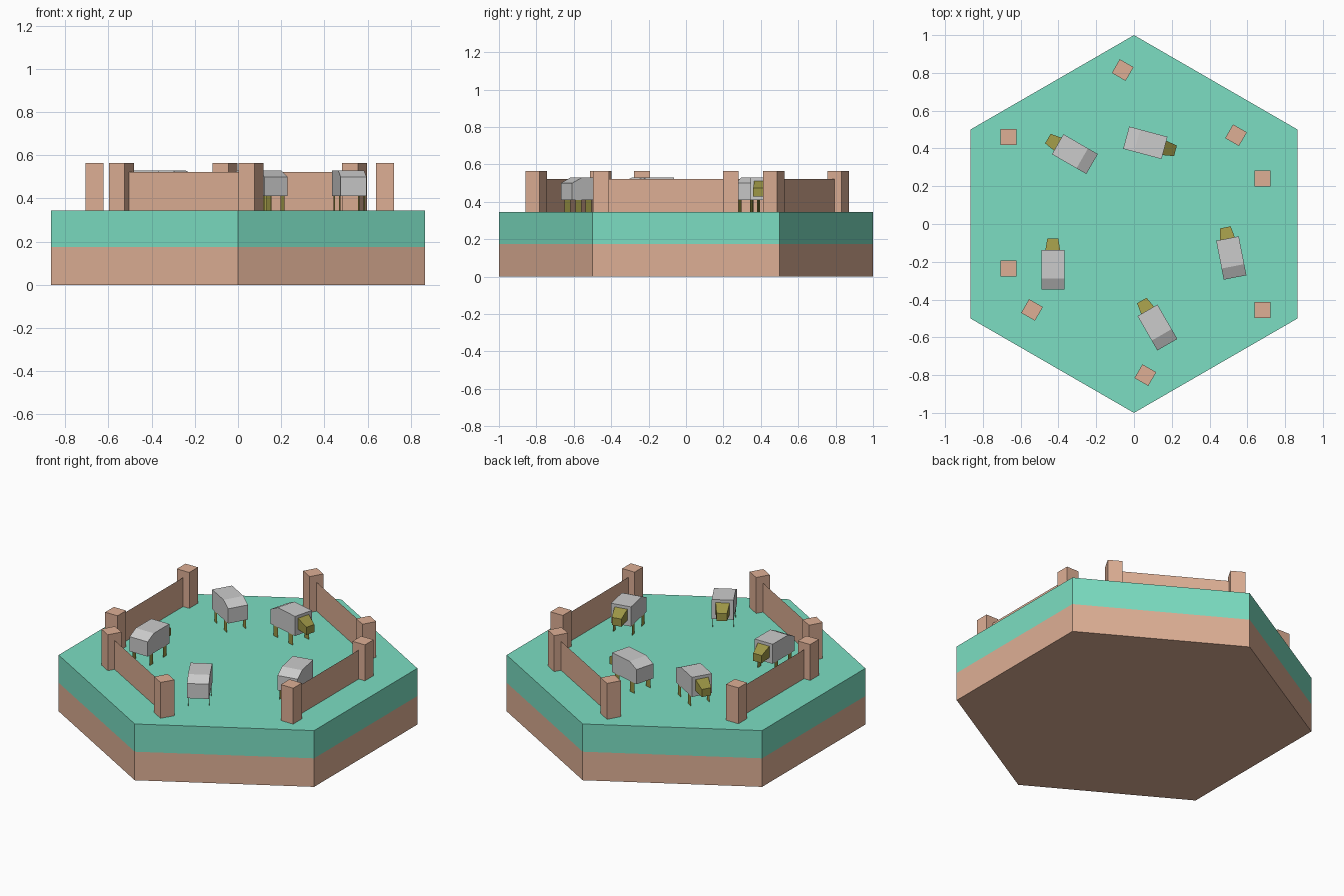
import bpy, bmesh
from math import sin, cos, pi, radians, atan2, hypot
from mathutils import Matrix

if "Cube" in bpy.data.objects:
    bpy.data.objects.remove(bpy.data.objects["Cube"])

TOP = 0.345


def material(name, rgb):
    m = bpy.data.materials.new(name)
    m.diffuse_color = (*rgb, 1)
    m.use_nodes = True
    m.node_tree.nodes["Principled BSDF"].inputs["Base Color"].default_value = m.diffuse_color
    return m


GRASS = material("grass", (0.20, 0.73, 0.54))
EARTH = material("earth", (0.73, 0.43, 0.30))
WOOL = material("wool", (0.80, 0.79, 0.79))
HIDE = material("hide", (0.33, 0.30, 0.06))


def make(name, verts, faces, mats, matrix=Matrix(), solid=True):
    me = bpy.data.meshes.new(name)
    me.from_pydata(verts, [], faces)
    for m in mats:
        me.materials.append(m)
    if solid:
        bm = bmesh.new()
        bm.from_mesh(me)
        bmesh.ops.recalc_face_normals(bm, faces=bm.faces)
        bm.to_mesh(me)
        bm.free()
    ob = bpy.data.objects.new(name, me)
    bpy.context.collection.objects.link(ob)
    ob.matrix_world = matrix
    return ob


def loft(name, rings, mats, matrix=Matrix()):
    """Closed skin through rings of equal point count."""
    n = len(rings[0])
    verts = [p for r in rings for p in r]
    faces = [(k*n + i, k*n + (i+1) % n, (k+1)*n + (i+1) % n, (k+1)*n + i)
             for k in range(len(rings) - 1) for i in range(n)]
    faces += [tuple(range(n)), tuple(range(len(verts) - n, len(verts)))]
    return make(name, verts, faces, mats, matrix)


def place(x, y, angle):
    return Matrix.Translation((x, y, TOP)) @ Matrix.Rotation(angle, 4, 'Z')


# hexagonal ground tile, earth below and grass above
hexagon = [(sin(i*pi/3), cos(i*pi/3)) for i in range(6)]
tile = loft("ground_tile", [[(x, y, z) for x, y in hexagon] for z in (0, 0.175, TOP)],
            [EARTH, GRASS])
for f in tile.data.polygons:
    f.material_index = int(f.center.z > 0.18)

# fence sections: two square posts joined by a thin board
for a, b in [((-0.665, 0.46), (-0.665, -0.235)), ((0.68, -0.455), (0.68, 0.24)),
             ((-0.06, 0.815), (0.54, 0.47)), ((-0.54, -0.455), (0.06, -0.80))]:
    ang = atan2(b[1]-a[1], b[0]-a[0])
    h = 0.042
    for p in (a, b):
        loft("fence_post", [[(-h, -h, z), (h, -h, z), (h, h, z), (-h, h, z)]
                            for z in (0, 0.22)], [EARTH], place(*p, ang))
    length = hypot(b[0]-a[0], b[1]-a[1])
    make("fence_board", [(0, 0, 0), (length, 0, 0), (length, 0, 0.178), (0, 0, 0.178)],
         [(0, 1, 2, 3)], [EARTH], place(*a, ang), solid=False)


def sheep(x, y, deg):
    m = place(x, y, radians(deg))
    # body: side profile with sloping rump
    side = [(-0.105, 0.065), (0.105, 0.065), (0.105, 0.185), (-0.045, 0.185), (-0.105, 0.155)]
    loft("sheep_body", [[(px, w, pz) for px, pz in side] for w in (-0.061, 0.061)], [WOOL], m)
    # head: tapered block, muzzle lower than crown
    rings = []
    for px, w, lo, hi in [(0.10, 0.04, 0.10, 0.17), (0.165, 0.029, 0.083, 0.13)]:
        rings.append([(px, -w, lo), (px, w, lo), (px, w, hi), (px, -w, hi)])
    loft("sheep_head", rings, [HIDE], m)
    # legs: flat blades under the flanks
    for s in (-1, 1):
        for px in (-0.065, 0.065):
            yy = s*0.058
            make("sheep_leg", [(px-0.018, yy, 0), (px+0.018, yy, 0),
                               (px+0.018, yy, 0.067), (px-0.018, yy, 0.067)],
                 [(0, 1, 2, 3)], [HIDE], m, solid=False)


for s in [(-0.43, -0.243, 90), (-0.313, 0.37, 150), (0.06, 0.43, -15),
          (0.515, -0.18, 101), (0.124, -0.548, 120)]:
    sheep(*s)
